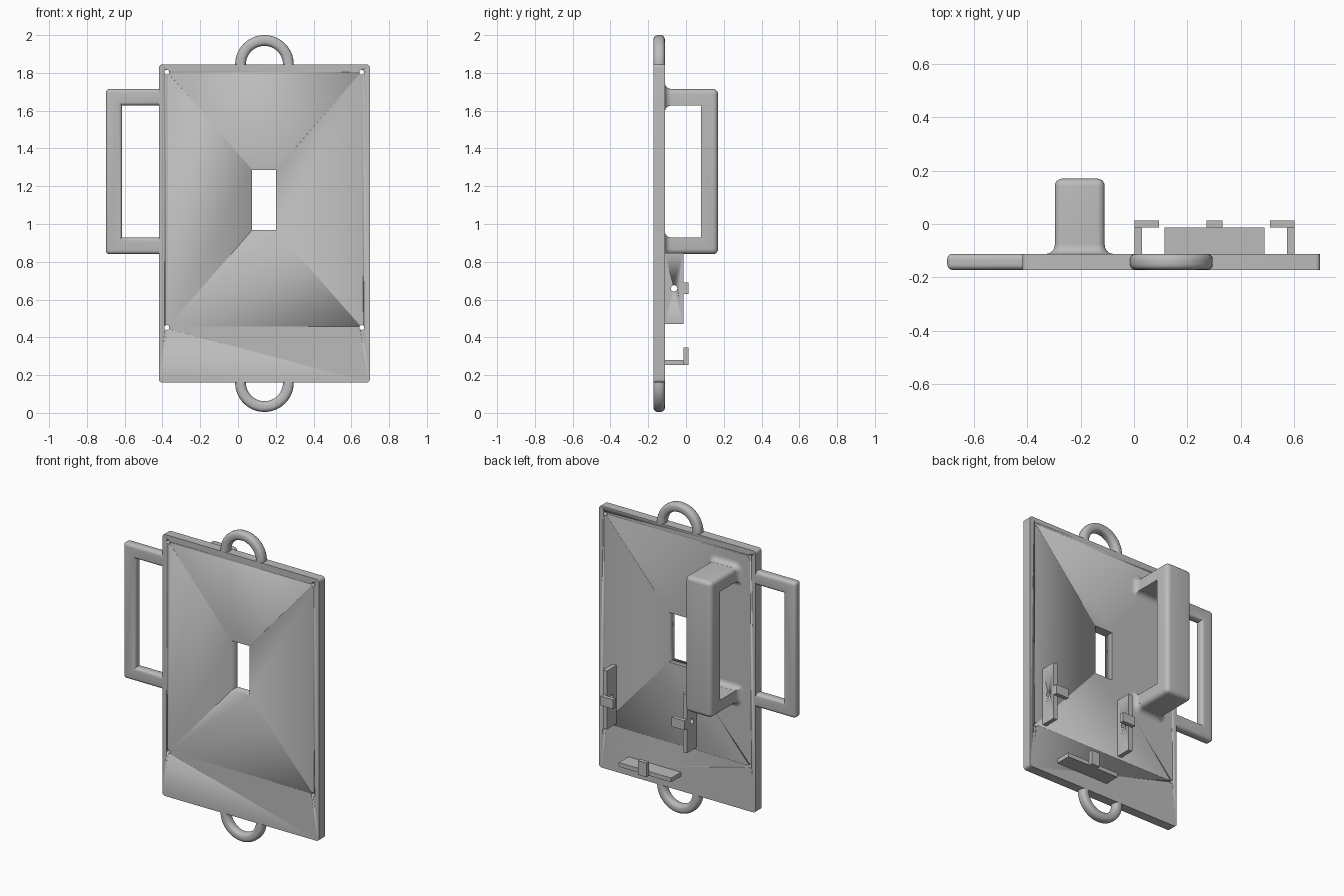
import bpy, bmesh
from math import sin, cos, pi, radians

if "Cube" in bpy.data.objects:
    bpy.data.objects.remove(bpy.data.objects["Cube"])

grey = bpy.data.materials.new("light grey")
grey.use_nodes = True
grey.diffuse_color = (0.5, 0.5, 0.5, 1)
grey.node_tree.nodes["Principled BSDF"].inputs["Base Color"].default_value = (0.5, 0.5, 0.5, 1)

FRONT, BACK = -0.172, -0.112          # board thickness along y
LOW, HIGH = 0.16, 1.845               # board height range
GRIP_LOW, GRIP_HIGH, BAR = 0.84, 1.715, 0.088


def finish(name, bm):
    bmesh.ops.recalc_face_normals(bm, faces=bm.faces)
    mesh = bpy.data.meshes.new(name)
    bm.to_mesh(mesh)
    bm.free()
    mesh.materials.append(grey)
    obj = bpy.data.objects.new(name, mesh)
    bpy.context.collection.objects.link(obj)
    bpy.ops.object.select_all(action='DESELECT')
    obj.select_set(True)
    bpy.context.view_layer.objects.active = obj
    bpy.ops.object.shade_smooth_by_angle(angle=radians(35))
    return obj


def loft(bm, rings):
    """Skin a list of equal-length closed rings and cap both ends."""
    rows = [[bm.verts.new(p) for p in ring] for ring in rings]
    for a, b in zip(rows, rows[1:]):
        for i in range(len(a)):
            j = (i + 1) % len(a)
            bm.faces.new((a[i], a[j], b[j], b[i]))
    bm.faces.new(rows[0])
    bm.faces.new(rows[-1])


def round_rect(u0, u1, v0, v1, radii, steps=6):
    """Rounded rectangle; radii run from the (u1, v1) corner anticlockwise."""
    corners = ((u1, v1, -1, -1), (u0, v1, 1, -1), (u0, v0, 1, 1), (u1, v0, -1, 1))
    points = []
    for k, ((u, v, su, sv), r) in enumerate(zip(corners, radii)):
        for i in range(steps + 1):
            a = (k + i / steps) * pi / 2
            points.append((u + su * r + r * cos(a), v + sv * r + r * sin(a)))
    return points


def add_box(bm, x0, x1, y0, y1, z0, z1):
    loft(bm, [[(x0, y, z0), (x1, y, z0), (x1, y, z1), (x0, y, z1)] for y in (y0, y1)])


def add_rod(bm, place, start, end, r, sides=24):
    """Cylinder; place(u, v, w) maps the circle plane and length to xyz."""
    angles = [2 * pi * i / sides for i in range(sides)]
    loft(bm, [[place(r * cos(a), r * sin(a), w) for a in angles] for w in (start, end)])


def cut(obj, bm):
    cutter = finish("cutter", bm)
    cutter.hide_render = True
    mod = obj.modifiers.new("openings", 'BOOLEAN')
    mod.operation, mod.solver, mod.object = 'DIFFERENCE', 'EXACT', cutter
    bpy.context.view_layer.objects.active = obj
    bpy.ops.object.modifier_apply(modifier=mod.name)
    bpy.data.objects.remove(cutter)


# Board with centre window and four screw holes
bm = bmesh.new()
outline = round_rect(-0.418, 0.698, LOW, HIGH, [0.018] * 4)
loft(bm, [[(x, y, z) for x, z in outline] for y in (FRONT, BACK)])
board = finish("board", bm)
bm = bmesh.new()
add_box(bm, 0.075, 0.201, -0.3, 0, 0.968, 1.287)
for x in (-0.377, 0.655):
    for z in (0.452, 1.803):
        add_rod(bm, lambda u, v, w: (x + u, w, z + v), -0.3, 0, 0.013)
cut(board, bm)

# Half-round hanging loops above and below
section = round_rect(0.098, 0.155, FRONT, BACK, [0.022] * 4, 4)
for name, base, sign in (("top_loop", HIGH, 1), ("bottom_loop", LOW, -1)):
    bm = bmesh.new()
    arcs = [pi * i / 40 for i in range(41)]
    loft(bm, [[(0.14 + r * cos(a), y, base + sign * r * sin(a)) for r, y in section]
              for a in arcs])
    finish(name, bm)


def u_handle(name, place, root, inner, outer, w0, w1, radius, round_inside):
    """C-shaped grip with its convex edges rounded, open towards the root."""
    bm = bmesh.new()
    lo, hi = GRIP_LOW + BAR, GRIP_HIGH - BAR
    shape = [(root, GRIP_LOW), (outer, GRIP_LOW), (outer, GRIP_HIGH), (root, GRIP_HIGH),
             (root, hi), (inner, hi), (inner, lo), (root, lo)]
    rows = [[bm.verts.new((u, w, v)) for u, v in shape] for w in (w0, w1)]
    n = len(shape)
    for row in rows:
        for quad in ((0, 1, 6, 7), (1, 2, 5, 6), (2, 3, 4, 5)):
            bm.faces.new([row[i] for i in quad])
    for i in range(n):
        j = (i + 1) % n
        bm.faces.new((rows[0][i], rows[0][j], rows[1][j], rows[1][i]))
    bmesh.ops.recalc_face_normals(bm, faces=bm.faces)
    chosen = []
    for e in bm.edges:
        at_root = all(abs(v.co.x - root) < 1e-5 for v in e.verts)
        inside = all(lo - 1e-4 < v.co.z < hi + 1e-4 for v in e.verts)
        sharp = e.calc_face_angle_signed() > 0.5
        if sharp and not at_root and (round_inside or not inside):
            chosen.append(e)
    bmesh.ops.bevel(bm, geom=chosen, offset=radius, segments=5, profile=0.5,
                    affect='EDGES', clamp_overlap=True)
    for v in bm.verts:
        v.co = place(*v.co)
    return finish(name, bm)


# Side grip in the plane of the board, and rear grip standing off its back
u_handle("side_grip", lambda u, w, v: (u, w, v), -0.41, -0.613, -0.7,
         FRONT, BACK, 0.02, True)
u_handle("rear_grip", lambda u, w, v: (w, u, v), BACK, 0.08, 0.17,
         -0.297, -0.11, 0.028, False)

# Flared fillets where the rear grip meets the board
FLARE = 0.033
for name, z0, z1, upper, lower in (
        ("top_fillet", GRIP_HIGH - BAR, GRIP_HIGH, 0.028, 0),
        ("bottom_fillet", GRIP_LOW, GRIP_LOW + BAR, 0, 0.028)):
    bm = bmesh.new()
    rings = []
    for i in range(7):
        a = i / 6 * pi / 2
        e = FLARE * (1 - sin(a)) + 0.0003
        radii = [upper + e, upper + e, lower + e, lower + e]
        ring = round_rect(-0.297 - e, -0.11 + e, z0 - e, z1 + e, radii)
        rings.append([(x, BACK + FLARE * (1 - cos(a)), z) for x, z in ring])
    loft(bm, rings)
    finish(name, bm)

# Device holder: two drilled side rails and a bottom shelf, each with a clip
SHELF, CLIP = -0.013, 0.013
for name, x0, x1, c0, c1 in (("right", 0.002, 0.03, 0.002, 0.094),
                             ("left", 0.574, 0.602, 0.51, 0.602)):
    bm = bmesh.new()
    add_box(bm, x0, x1, BACK, SHELF, 0.471, 0.847)
    rail = finish(name + "_rail", bm)
    bm = bmesh.new()
    add_rod(bm, lambda u, v, w: (w, -0.063 + u, 0.659 + v), x0 - 0.1, x1 + 0.1, 0.017)
    cut(rail, bm)
    bm = bmesh.new()
    add_box(bm, c0, c1, SHELF, CLIP, 0.629, 0.689)
    finish(name + "_clip", bm)

bm = bmesh.new()
add_box(bm, 0.115, 0.489, BACK, SHELF, 0.254, 0.281)
finish("bottom_shelf", bm)
bm = bmesh.new()
add_box(bm, 0.272, 0.332, SHELF, CLIP, 0.254, 0.345)
finish("bottom_clip", bm)
